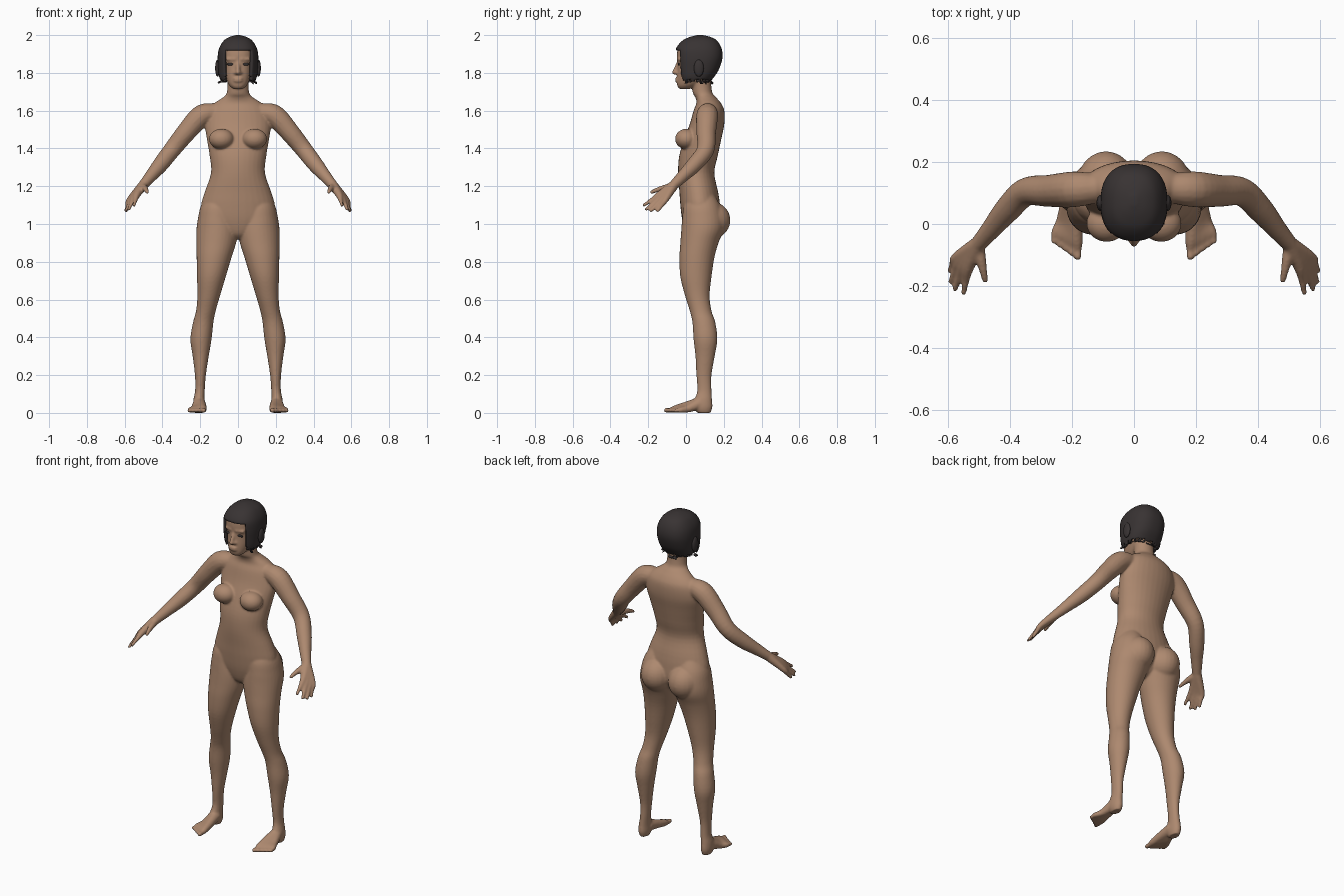
import bpy, bmesh, math, random
from mathutils import Vector, Matrix

random.seed(3)
cube = bpy.data.objects.get("Cube")
if cube:
    bpy.data.objects.remove(cube, do_unlink=True)


def make_material(name, colour):
    mat = bpy.data.materials.new(name)
    mat.use_nodes = True
    mat.diffuse_color = colour
    mat.node_tree.nodes["Principled BSDF"].inputs["Base Color"].default_value = colour
    return mat


skin = make_material("skin", (.42, .25, .16, 1))
dark = make_material("dark hair", (.04, .033, .033, 1))


def spline(rows, steps):
    """Catmull-Rom interpolation of rows of numbers."""
    result = []
    last = len(rows) - 1
    for i in range(last):
        a, b, c, d = (rows[max(0, min(last, i + k))] for k in (-1, 0, 1, 2))
        for s in range(steps):
            t = s / steps
            result.append([q + t / 2 * (r - p + t * (2 * p - 5 * q + 4 * r - u + t * (3 * (q - r) + u - p)))
                           for p, q, r, u in zip(a, b, c, d)])
    result.append(list(rows[-1]))
    return result


def skin_rings(bm, rings, cap_start=True):
    """Bridge successive rings of points with quads and close the ends."""
    loops = [[bm.verts.new(p) for p in ring] for ring in rings]
    n = len(loops[0])
    for low, high in zip(loops, loops[1:]):
        for i in range(n):
            j = (i + 1) % n
            bm.faces.new((low[i], low[j], high[j], high[i]))
    if cap_start:
        bm.faces.new(loops[0])
    bm.faces.new(loops[-1])


def loft(bm, rows, side=1, power=2, segments=32, steps=4, cap_start=True):
    """Horizontal sections given as height, x range and y range."""
    rings = []
    for z, x0, x1, y0, y1 in spline(rows, steps):
        ring = []
        for i in range(segments):
            a = math.tau * i / segments
            c, s = math.cos(a), math.sin(a)
            u = math.copysign(abs(c) ** (2 / power), c)
            v = math.copysign(abs(s) ** (2 / power), s)
            ring.append((side * (x0 + x1 + u * (x1 - x0)) / 2, (y0 + y1 + v * (y1 - y0)) / 2, z))
        rings.append(ring)
    skin_rings(bm, rings, cap_start)


def centred(rows):
    return [(z, -w, w, front, back) for z, w, front, back in rows]


def tube(bm, rows, side=1, segments=16):
    """Round limb through points given as x, y, z and radius."""
    points = spline(rows, 5)
    centres = [Vector((side * p[0], p[1], p[2])) for p in points]
    rings = []
    for i, c in enumerate(centres):
        tangent = centres[min(i + 1, len(centres) - 1)] - centres[max(i - 1, 0)]
        across = tangent.cross(Vector((side, side, 3))).normalized()
        up = across.cross(tangent).normalized()
        angles = [math.tau * k / segments for k in range(segments)]
        rings.append([c + points[i][3] * (across * math.cos(a) + up * math.sin(a)) for a in angles])
    skin_rings(bm, rings)
    for end in (0, -1):
        ball(bm, centres[end], [points[end][3]] * 3)


def ball(bm, centre, radii, side=1):
    x, y, z = centre
    place = Matrix.Translation((side * x, y, z)) @ Matrix.Diagonal((*radii, 1))
    bmesh.ops.create_uvsphere(bm, u_segments=24, v_segments=16, radius=1, matrix=place)


def mix(a, b, t):
    return tuple(p + (q - p) * t for p, q in zip(a, b))


def finish(bm, name, mat):
    bmesh.ops.recalc_face_normals(bm, faces=bm.faces)
    mesh = bpy.data.meshes.new(name)
    bm.to_mesh(mesh)
    bm.free()
    for p in mesh.polygons:
        p.use_smooth = True
    mesh.materials.append(mat)
    obj = bpy.data.objects.new(name, mesh)
    bpy.context.collection.objects.link(obj)
    return obj


# Torso and neck
body = bmesh.new()
loft(body, centred([
    (.92, .04, .03, .1), (.95, .11, 0, .14), (1.02, .19, -.02, .18), (1.1, .195, -.03, .18),
    (1.17, .176, -.035, .17), (1.27, .143, -.042, .15), (1.36, .15, -.036, .168),
    (1.45, .165, -.01, .187), (1.53, .175, .02, .203), (1.6, .16, .04, .203),
    (1.64, .125, .055, .185), (1.67, .08, .05, .16), (1.7, .058, .035, .138), (1.8, .055, .03, .13)]))

# Skull and jaw, nose and lips
loft(body, centred([
    (1.715, .025, -.035, .02), (1.735, .047, -.047, .06), (1.78, .068, -.048, .13),
    (1.84, .08, -.045, .17), (1.9, .088, -.048, .18), (1.95, .08, -.035, .165),
    (1.985, .045, .02, .13)]), power=2.4)
tube(body, [(0, -.04, 1.855, .01), (0, -.055, 1.82, .011), (0, -.061, 1.803, .013)])
for side in (1, -1):
    ball(body, (.013, -.048, 1.8), (.011, .012, .009), side)
for height in (1.757, 1.769):
    ball(body, (0, -.046, height), (.026, .013, .007))

for side in (1, -1):
    # Brow, bust and seat
    tube(body, [(.018, -.042, 1.872, .009), (.055, -.031, 1.872, .009)], side)
    ball(body, (.088, .002, 1.45), (.066, .06, .054), side)
    ball(body, (.09, .13, 1.02), (.094, .105, .1), side)

    # Leg down to the heel
    loft(body, [
        (0, .185, .23, .06, .13), (.03, .178, .238, .04, .14), (.07, .178, .236, .045, .138),
        (.12, .176, .227, .06, .135), (.2, .17, .228, .055, .135), (.3, .155, .24, .05, .152),
        (.39, .14, .252, .04, .166), (.48, .13, .238, .034, .155), (.54, .118, .222, .02, .135),
        (.62, .095, .215, -.005, .125), (.72, .065, .217, -.03, .135), (.82, .035, .219, -.035, .15),
        (.9, .01, .22, -.03, .172), (.97, -.002, .22, -.025, .2), (1.03, .01, .212, -.02, .2),
        (1.1, .02, .195, -.01, .18), (1.17, .05, .15, .03, .14)], side)

    # Foot bones and toes
    for i in range(5):
        t = i / 4
        size = 1 - t * .25
        tube(body, [
            (.205, .07, .05, .034),
            mix((.192, .005, .036, .025), (.232, .01, .022, .02), t),
            mix((.185, -.055, .021, .02), (.252, -.025, .016, .015), t),
            mix((.182, -.085, .014, .013), (.258, -.045, .013, .01), t),
            mix((.182, -.105, .014, .013 * size), (.258, -.054, .012, .011), t)], side)

    # Arm
    wrist = (.503, -.065, 1.205, .026)
    tube(body, [
        (.13, .115, 1.59, .05), (.195, .112, 1.572, .058), (.275, .107, 1.485, .052),
        (.35, .103, 1.392, .046), (.41, .045, 1.315, .042), (.46, -.015, 1.255, .033), wrist], side)

    # Palm and four fingers, then the thumb
    tips = [(.55, -.222, 1.1, .009), (.578, -.21, 1.078, .009),
            (.592, -.185, 1.07, .009), (.594, -.15, 1.07, .009)]
    for i, tip in enumerate(tips):
        knuckle = mix((.535, -.14, 1.155, .019), (.575, -.108, 1.128, .016), i / 3)
        middle = mix(knuckle[:3], tip[:3], .5) + (.012,)
        tube(body, [mix(wrist, (*knuckle[:3], .02), .1), knuckle, middle, tip], side)
    tube(body, [(.503, -.07, 1.2, .02), (.492, -.125, 1.188, .016),
                (.485, -.16, 1.178, .012), (.481, -.182, 1.168, .01)], side)

figure = finish(body, "body", skin)
remesh = figure.modifiers.new("fuse parts", "REMESH")
remesh.mode = "VOXEL"
remesh.voxel_size = .006
remesh.use_smooth_shade = True
soften = figure.modifiers.new("soften", "SMOOTH")
soften.factor = .5
soften.iterations = 6

# Hair cap with an opening for the face and a ragged lower edge
hair = bmesh.new()
loft(hair, centred([
    (1.75, .088, -.035, .125), (1.78, .1, -.043, .15), (1.82, .105, -.05, .175),
    (1.88, .108, -.055, .193), (1.93, .1, -.052, .188), (1.97, .076, -.02, .165),
    (1.99, .046, .02, .13), (2, .01, .06, .09)]),
    power=2.4, segments=72, steps=5, cap_start=False)
opening = []
for f in hair.faces:
    c = f.calc_center_median()
    face_gap = c.y < .01 and abs(c.x) < .072 and c.z < 1.925
    ragged = c.z < 1.765 and random.random() < .45
    if face_gap or ragged:
        opening.append(f)
bmesh.ops.delete(hair, geom=opening, context="FACES")
cap = finish(hair, "hair", dark)
shell = cap.modifiers.new("thickness", "SOLIDIFY")
shell.thickness = .018
shell.offset = -1

# Ears and eyes
for label, side in (("left", 1), ("right", -1)):
    ear = bmesh.new()
    ball(ear, (.108, .068, 1.825), (.013, .026, .045), side)
    finish(ear, label + "_ear", dark)
    eye = bmesh.new()
    ball(eye, (.04, -.038, 1.846), (.02, .0048, .007), side)
    finish(eye, label + "_eye", dark)
